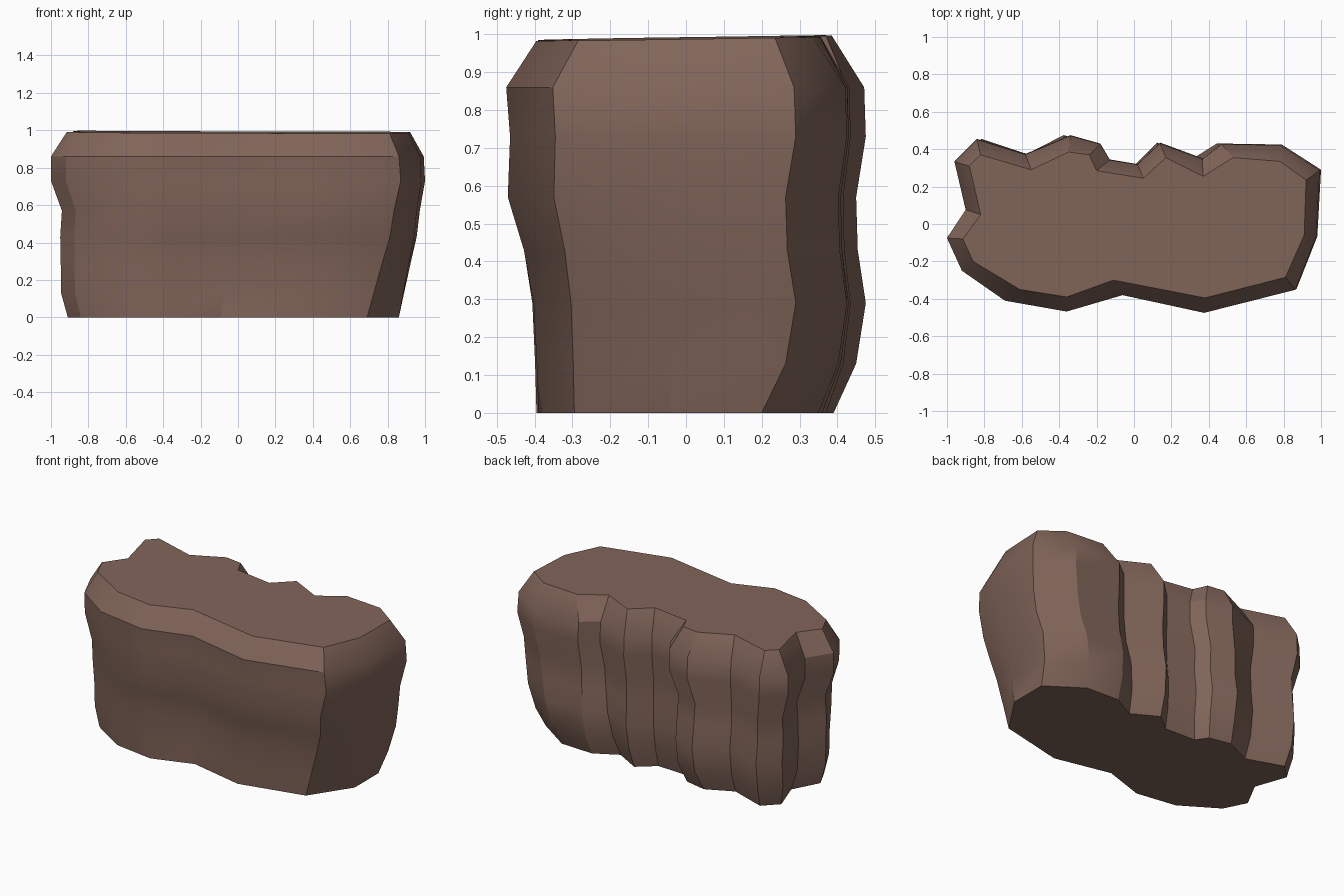
import bpy, bmesh

# Outline corners: base xy, widest xy, top xy (anticlockwise from front right)
CORNERS = [
    (.69, -.295, .87, -.352, .81, -.285),
    (.86, -.04, .98, -.07, .91, -.06),
    (.86, .20, 1.0, .29, .92, .235),
    (.64, .35, .79, .425, .78, .335),
    (.42, .36, .47, .43, .53, .355),
    (.27, .28, .37, .35, .37, .255),
    (.11, .37, .14, .435, .17, .355),
    (.00, .28, .02, .32, .05, .245),
    (-.21, .29, -.13, .345, -.20, .285),
    (-.26, .36, -.18, .43, -.24, .37),
    (-.40, .39, -.34, .475, -.35, .385),
    (-.57, .31, -.58, .375, -.55, .29),
    (-.80, .39, -.84, .455, -.82, .37),
    (-.89, .30, -.96, .335, -.88, .31),
    (-.82, .10, -.90, .075, -.82, .05),
    (-.91, -.07, -1.0, -.075, -.915, -.08),
    (-.84, -.21, -.92, -.25, -.86, -.20),
    (-.61, -.355, -.69, -.41, -.61, -.35),
    (-.35, -.395, -.36, -.468, -.36, -.39),
    (-.09, -.31, -.06, -.38, -.11, -.30),
    (.27, -.39, .38, -.475, .38, -.395),
]

# Height, then how far the wall bulges out: left, right, front, back
LEVELS = [
    (.00, 0, 0, 0, 0),
    (.13, .40, .20, .05, .70),
    (.29, .42, .45, .15, 1.0),
    (.43, .45, .68, .45, .75),
    (.57, .35, .80, .95, .70),
    (.73, 1.0, 1.0, .88, 1.0),
    (.86, 1.0, .95, 1.0, .95),
]


def ring_points(z, left, right, front, back):
    pts = []
    for bx, by, wx, wy, _, _ in CORNERS:
        tx = left if bx < 0 else right
        ty = front if by < 0 else back
        pts.append((bx + (wx - bx) * tx, by + (wy - by) * ty, z))
    return pts


rings = [ring_points(*lv) for lv in LEVELS]
rings.append([(c[4], c[5], .99 + .015 * c[5] - .003 * c[4]) for c in CORNERS])

# Rock body: stacked rings joined by quads, capped at both ends
bm = bmesh.new()
loops = [[bm.verts.new(p) for p in ring] for ring in rings]
n = len(CORNERS)
for lower, upper in zip(loops, loops[1:]):
    for i in range(n):
        j = (i + 1) % n
        bm.faces.new((lower[i], lower[j], upper[j], upper[i]))
bm.faces.new(loops[-1])
bm.faces.new(loops[0][::-1])
bmesh.ops.recalc_face_normals(bm, faces=bm.faces)
mesh = bpy.data.meshes.new("rock")
bm.to_mesh(mesh)
bm.free()
rock = bpy.data.objects.new("rock", mesh)
bpy.context.collection.objects.link(rock)

# Brown stone colour
mat = bpy.data.materials.new("brown_stone")
mat.diffuse_color = (.22, .13, .10, 1)
mesh.materials.append(mat)

# Soft walls with crisp corners
bpy.context.view_layer.objects.active = rock
rock.select_set(True)
bpy.ops.object.shade_smooth_by_angle(angle=.52)
